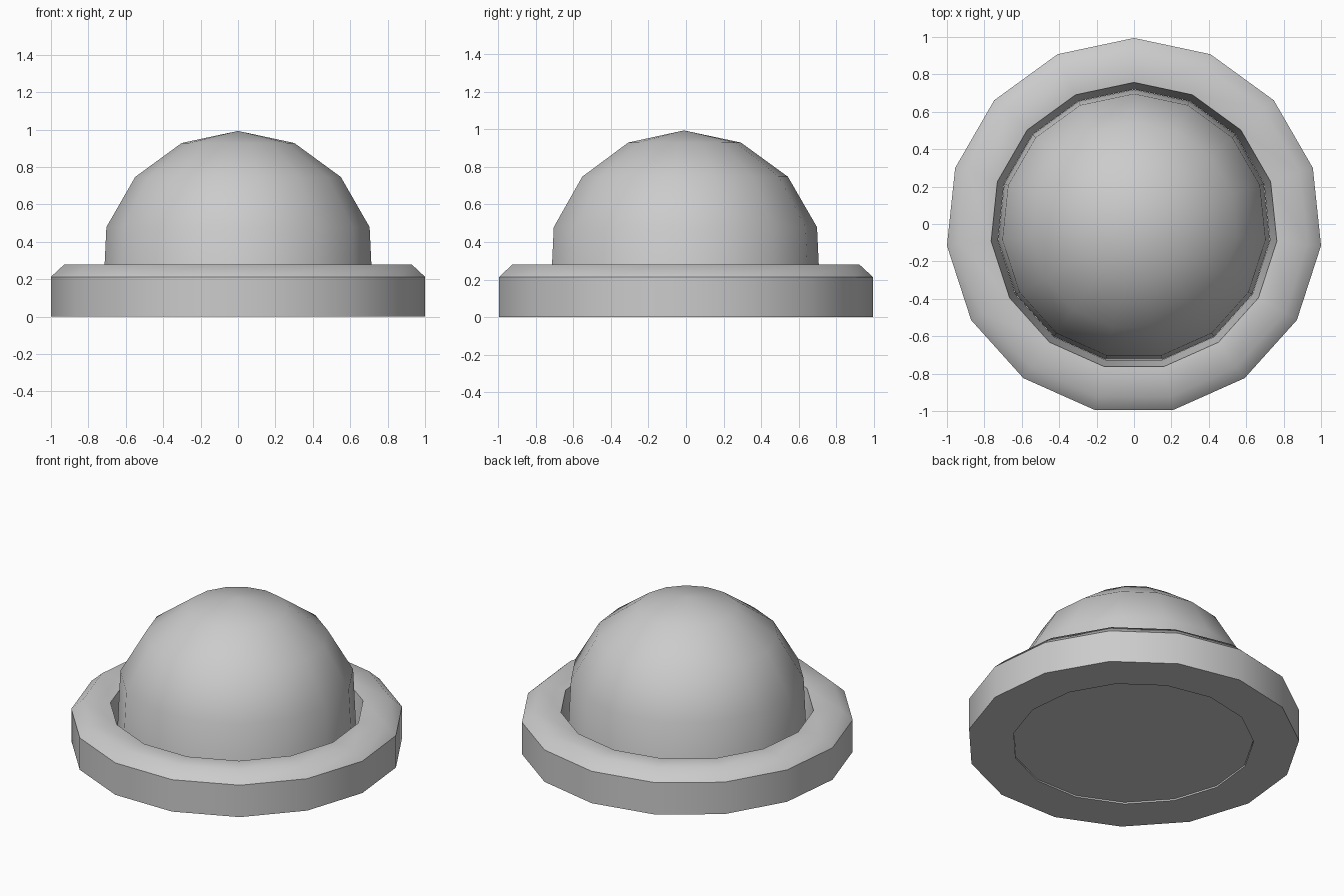
import bpy, bmesh, math

if "Cube" in bpy.data.objects:
    bpy.data.objects.remove(bpy.data.objects["Cube"])

SIDES = 15
CENTRE_Y = -0.011   # odd-sided outline: shift so the bounds are centred


def lathe(name, profile, sharp, closed):
    """Revolve (radius, z) points; radius 0 makes a pole; 'sharp' lists hard rings."""
    bm = bmesh.new()
    rings = []
    for r, z in profile:
        if r == 0:
            rings.append([bm.verts.new((0, CENTRE_Y, z))] * SIDES)
            continue
        ring = []
        for i in range(SIDES):
            a = math.pi / 2 + 2 * math.pi * i / SIDES
            ring.append(bm.verts.new((r * math.cos(a), CENTRE_Y + r * math.sin(a), z)))
        rings.append(ring)
    count = len(rings)
    for k in range(count if closed else count - 1):
        a, b = rings[k], rings[(k + 1) % count]
        for i in range(SIDES):
            j = (i + 1) % SIDES
            face = bm.faces.new(list(dict.fromkeys((a[i], a[j], b[j], b[i]))))
            face.smooth = True
    for k in sharp:
        for i in range(SIDES):
            edge = bm.edges.get((rings[k][i], rings[k][(i + 1) % SIDES]))
            edge.smooth = False
    bmesh.ops.recalc_face_normals(bm, faces=bm.faces)
    mesh = bpy.data.meshes.new(name)
    bm.to_mesh(mesh)
    bm.free()
    obj = bpy.data.objects.new(name, mesh)
    bpy.context.collection.objects.link(obj)
    return obj


# Base ring with a chamfered rim and a tapered inner wall
lathe("base_ring",
      [(1.0055, 0), (1.0055, 0.213), (0.933, 0.28), (0.768, 0.265), (0.731, 0)],
      sharp=[0, 1, 3, 4], closed=True)

# Dome: rounded cap on slightly flared sides, with a flat, slightly recessed underside
R, CZ = 0.744, 0.249
dome = [(0, 0.01), (0.73, 0.01)]
for deg in (72, 48, 24):
    t = math.radians(deg)
    dome.append((R * math.sin(t), CZ + R * math.cos(t)))
dome.append((0, CZ + R))
lathe("dome", dome, sharp=[1], closed=False)
